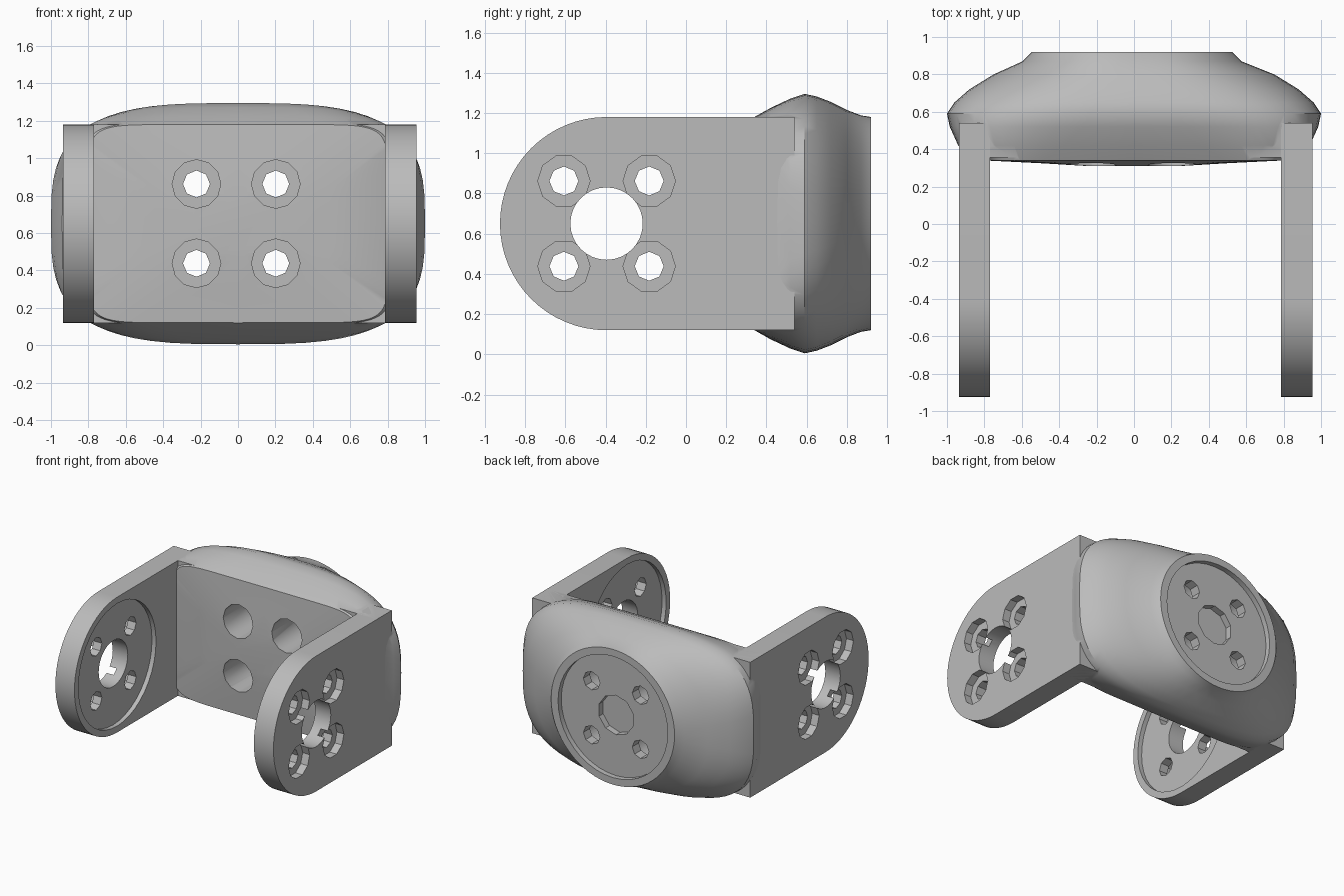
import bpy, bmesh, math
from mathutils import Matrix, Vector

cube = bpy.data.objects.get("Cube")
if cube:
    bpy.data.objects.remove(cube)

grey = bpy.data.materials.new("plain grey")
grey.use_nodes = True
COLOUR = (0.5, 0.5, 0.5, 1)
grey.diffuse_color = COLOUR
grey.node_tree.nodes["Principled BSDF"].inputs["Base Color"].default_value = COLOUR

MID_Z = 0.65        # height of every hole pattern
HALF_H = 0.53       # half height of the bracket
PIVOT_Y = -0.395    # centre of the arm ends
HUB_X = -0.01       # centre of the rear flange
BOLT = 0.212        # bolt offset from the pattern centre


def make(name, bm):
    bmesh.ops.recalc_face_normals(bm, faces=bm.faces)
    mesh = bpy.data.meshes.new(name)
    bm.to_mesh(mesh)
    bm.free()
    obj = bpy.data.objects.new(name, mesh)
    bpy.context.collection.objects.link(obj)
    mesh.materials.append(grey)
    return obj


def cylinder(axis, centre, radius, start, end, sides):
    """Cutter along X or Y; the centre holds the two other coordinates."""
    bm = bmesh.new()
    bmesh.ops.create_cone(bm, cap_ends=True, segments=sides, radius1=radius,
                          radius2=radius, depth=end - start)
    middle = (start + end) / 2
    if axis == "X":
        turn, place = Matrix.Rotation(math.pi / 2, 4, "Y"), (middle, *centre)
    else:
        turn, place = Matrix.Rotation(math.pi / 2, 4, "X"), (centre[0], middle, centre[1])
    bmesh.ops.transform(bm, matrix=Matrix.Translation(place) @ turn, verts=bm.verts)
    obj = make("cutter", bm)
    obj.hide_render = True
    return obj


def combine(target, tool, operation="DIFFERENCE"):
    mod = target.modifiers.new("combine", "BOOLEAN")
    mod.operation, mod.object, mod.solver = operation, tool, "EXACT"
    bpy.context.view_layer.objects.active = target
    bpy.ops.object.modifier_apply(modifier=mod.name)
    bpy.data.objects.remove(tool)


def bolt_centres(u, v):
    return [(u + i * BOLT, v + j * BOLT) for i in (-1, 1) for j in (-1, 1)]


def finish(obj):
    bpy.ops.object.select_all(action="DESELECT")
    obj.select_set(True)
    bpy.context.view_layer.objects.active = obj
    bpy.ops.object.shade_smooth_by_angle(angle=math.radians(32))


def box(name, low, high):
    bm = bmesh.new()
    bmesh.ops.create_cube(bm, size=1)
    low, high = Vector(low), Vector(high)
    for v in bm.verts:
        v.co = (low + high) / 2 + v.co * (high - low)
    return make(name, bm)


# Side arms: round-ended plates, recessed inside and counterbored outside
def arm(name, inner, outer):
    side = 1 if outer > inner else -1
    bm = bmesh.new()
    outline = [(0.54, MID_Z - HALF_H), (0.54, MID_Z + HALF_H)]
    for i in range(33):
        a = math.pi / 2 + math.pi * i / 32
        outline.append((PIVOT_Y + HALF_H * math.cos(a), MID_Z + HALF_H * math.sin(a)))
    face = bm.faces.new([bm.verts.new((inner, y, z)) for y, z in outline])
    grown = bmesh.ops.extrude_face_region(bm, geom=[face])["geom"]
    bmesh.ops.translate(bm, vec=(outer - inner, 0, 0),
                        verts=[g for g in grown if isinstance(g, bmesh.types.BMVert)])
    obj = make(name, bm)

    def bore(centre, radius, a, b, sides):
        combine(obj, cylinder("X", centre, radius, min(a, b), max(a, b), sides))

    pivot = (PIVOT_Y, MID_Z)
    bore(pivot, 0.48, inner - side * 0.1, inner + side * 0.035, 40)
    bore(pivot, 0.18, inner - side * 0.1, outer + side * 0.1, 32)
    for c in bolt_centres(*pivot):
        bore(c, 0.072, inner - side * 0.1, outer + side * 0.1, 8)
        bore(c, 0.13, outer - side * 0.06, outer + side * 0.1, 10)
    finish(obj)


arm("left_arm", 0.785, 0.955)
arm("right_arm", -0.77, -0.935)

# Rear hub: loft from the back plate through a bulge to the round flange
SECTIONS = [  # y, half width, half height, squareness
    (0.31, 0.25, 0.16, 2.5), (0.325, 0.5, 0.33, 4), (0.34, 0.8, 0.53, 9),
    (0.42, 0.94, 0.575, 5), (0.52, 0.985, 0.622, 3.7), (0.59, 1.0, 0.645, 3.2),
    (0.65, 0.96, 0.632, 3), (0.72, 0.88, 0.605, 2.7), (0.80, 0.75, 0.565, 2.4),
    (0.87, 0.585, 0.538, 2.1), (0.92, 0.535, 0.53, 2)]
SIDES = 64
bm = bmesh.new()
rings = []
for y, half_w, half_h, power in SECTIONS:
    ring = []
    for i in range(SIDES):
        a = 2 * math.pi * i / SIDES
        c, s = math.cos(a), math.sin(a)
        x = half_w * math.copysign(abs(c) ** (2 / power), c)
        z = half_h * math.copysign(abs(s) ** (2 / power), s)
        shift = HUB_X if y > 0.8 else 0
        ring.append(bm.verts.new((x + shift, y, z + MID_Z)))
    rings.append(ring)
for near, far in zip(rings, rings[1:]):
    for i in range(SIDES):
        j = (i + 1) % SIDES
        bm.faces.new((near[i], near[j], far[j], far[i]))
bm.faces.new(rings[0])
bm.faces.new(rings[-1])
hub = make("rear_hub", bm)

# Square back plate joined into the hub
plate = box("back_plate", (-0.934, 0.355, MID_Z - HALF_H), (0.954, 0.539, MID_Z + HALF_H))
combine(hub, plate, "UNION")

# Flange recess, blind centre pocket and bolt holes with deep counterbores
centre = (HUB_X, MID_Z)
combine(hub, cylinder("Y", centre, 0.475, 0.88, 1.1, 40))
combine(hub, cylinder("Y", centre, 0.155, 0.83, 1.1, 10))
for c in bolt_centres(*centre):
    combine(hub, cylinder("Y", c, 0.072, 0.1, 1.1, 8))
    combine(hub, cylinder("Y", c, 0.13, 0.1, 0.80, 12))
finish(hub)
